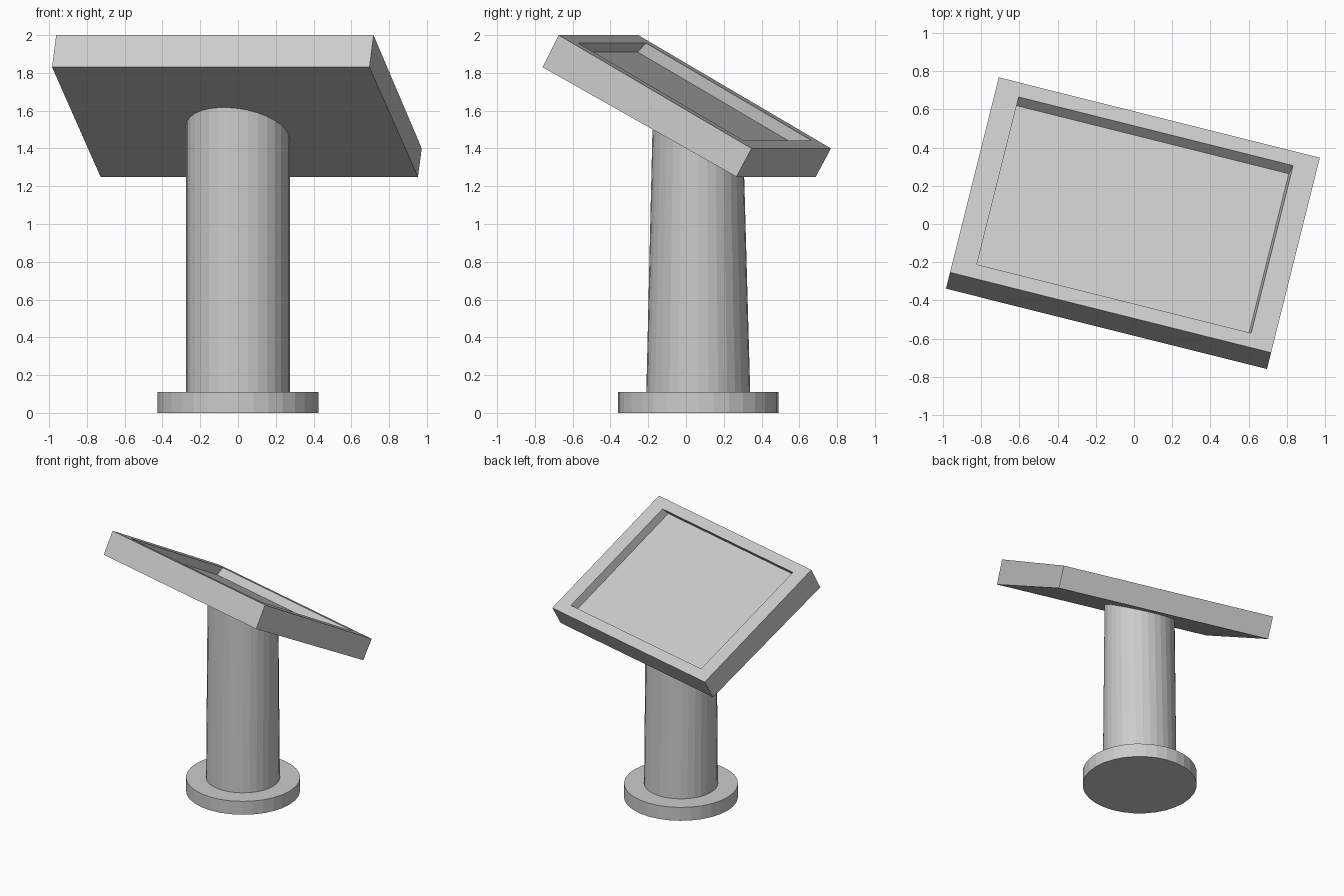
import bpy, bmesh, math
from mathutils import Vector, Matrix

cube = bpy.data.objects.get("Cube")
if cube:
    bpy.data.objects.remove(cube, do_unlink=True)

grey = bpy.data.materials.new("light_grey")
grey.use_nodes = True
colour = (0.6, 0.6, 0.6, 1)
grey.diffuse_color = colour
grey.node_tree.nodes["Principled BSDF"].inputs["Base Color"].default_value = colour

SIDES = 32
AXIS_Y = 0.065                      # post and foot centre
PLACE = Matrix.Translation((0.005, 0.047, 0)) @ Matrix.Rotation(math.radians(-14.04), 4, "Z")


def loft(name, loops):
    """Skin a stack of equal-length loops and cap both ends."""
    bm = bmesh.new()
    rings = [[bm.verts.new(p) for p in loop] for loop in loops]
    n = len(rings[0])
    for low, high in zip(rings, rings[1:]):
        for i in range(n):
            j = (i + 1) % n
            bm.faces.new((low[i], low[j], high[j], high[i]))
    bm.faces.new(rings[0][::-1])
    bm.faces.new(rings[-1])
    bmesh.ops.recalc_face_normals(bm, faces=bm.faces)
    mesh = bpy.data.meshes.new(name)
    bm.to_mesh(mesh)
    bm.free()
    mesh.materials.append(grey)
    obj = bpy.data.objects.new(name, mesh)
    bpy.context.collection.objects.link(obj)
    return obj


def ellipse(rx, ry, height):
    """Ring around the post axis; height is a function of x and y."""
    ring = []
    for i in range(SIDES):
        a = math.tau * i / SIDES
        x, y = rx * math.cos(a), AXIS_Y + ry * math.sin(a)
        ring.append((x, y, height(x, y)))
    return ring


def slab(half_width, front, back, z_front, z_back, shift=0):
    """Sloping rectangle in the panel's own turned frame."""
    return [PLACE @ Vector(p) for p in (
        (-half_width + shift, front, z_front), (half_width + shift, front, z_front),
        (half_width + shift, back, z_back), (-half_width + shift, back, z_back))]


def underside(x, y):
    """Height of the panel's lower face above a ground point."""
    v = (PLACE.inverted() @ Vector((x, y, 0))).y
    return 1.83 - 0.5487 * (v + 0.614)


# Round foot
loft("foot", [ellipse(0.425, 0.425, lambda x, y: z) for z in (0, 0.11)])

# Post, narrowing front to back, cut along the panel's slope
loft("post", [ellipse(0.275, 0.275, lambda x, y: 0.11),
              ellipse(0.275, 0.24, underside)])

# Tilted panel: underside, top edge, recess rim, recess floor
loft("panel", [slab(0.866, -0.614, 0.443, 1.83, 1.25),
               slab(0.866, -0.526, 0.526, 2.0, 1.4),
               slab(0.74, -0.452, 0.452, 1.958, 1.442),
               slab(0.74, -0.499, 0.405, 1.91, 1.394, -0.011)])
